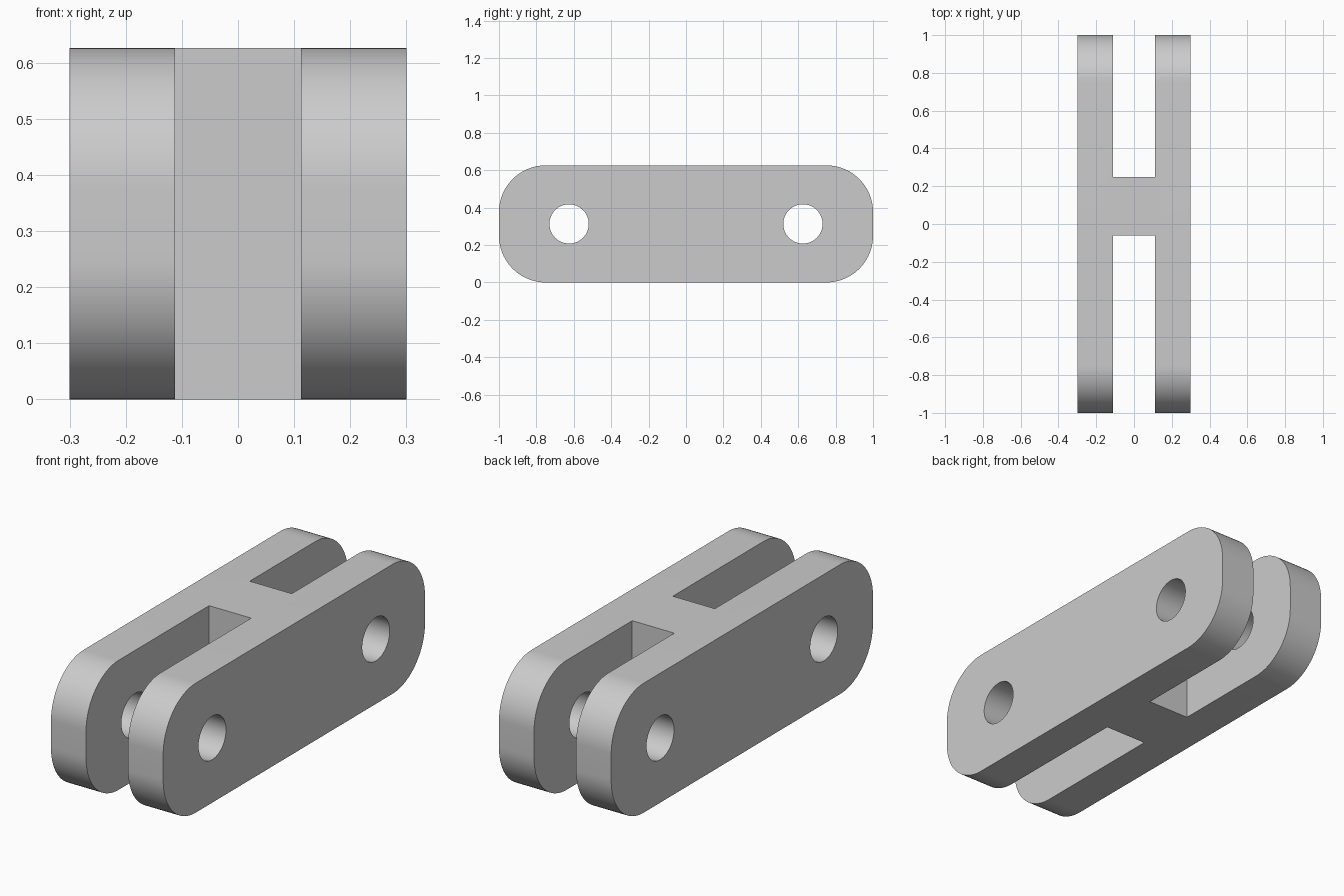
import bpy, bmesh
from math import cos, sin, pi, radians
from mathutils import Matrix

if "Cube" in bpy.data.objects:
    bpy.data.objects.remove(bpy.data.objects["Cube"], do_unlink=True)

HALF_W, HALF_L, HEIGHT = 0.30, 1.0, 0.626
SLOT_HALF, CORNER = 0.1125, 0.25
HOLE_R, HOLE_Y = 0.105, 0.625
WEB_FRONT, WEB_BACK = -0.06, 0.25

grey = bpy.data.materials.new("plain grey")
grey.use_nodes = True
colour = (0.6, 0.6, 0.6, 1)
grey.diffuse_color = colour
grey.node_tree.nodes["Principled BSDF"].inputs["Base Color"].default_value = colour


def make_object(name, bm):
    bmesh.ops.recalc_face_normals(bm, faces=bm.faces)
    mesh = bpy.data.meshes.new(name)
    bm.to_mesh(mesh)
    bm.free()
    mesh.materials.append(grey)
    obj = bpy.data.objects.new(name, mesh)
    bpy.context.collection.objects.link(obj)
    return obj


def extrude_side_profile(name, points, half_width):
    bm = bmesh.new()
    face = bm.faces.new([bm.verts.new((-half_width, y, z)) for y, z in points])
    new = bmesh.ops.extrude_face_region(bm, geom=[face])["geom"]
    verts = [v for v in new if isinstance(v, bmesh.types.BMVert)]
    bmesh.ops.translate(bm, verts=verts, vec=(2 * half_width, 0, 0))
    return make_object(name, bm)


def arc(cy, cz, radius, start, sweep, steps):
    return [(cy + radius * cos(start + sweep * i / steps),
             cz + radius * sin(start + sweep * i / steps)) for i in range(steps + 1)]


# Link body: rounded bar seen from the side
outline = []
for k, (sy, sz) in enumerate([(1, 1), (-1, 1), (-1, -1), (1, -1)]):
    outline += arc(sy * (HALF_L - CORNER), HEIGHT / 2 + sz * (HEIGHT / 2 - CORNER),
                   CORNER, k * pi / 2, pi / 2, 24)
body = extrude_side_profile("link_body", outline, HALF_W)

# Cutters: two pin holes and the two open slots either side of the web
cutters = []
for side, y in (("front", -HOLE_Y), ("back", HOLE_Y)):
    circle = arc(y, HEIGHT / 2, HOLE_R, 0, 2 * pi, 64)[:-1]
    cutters.append(extrude_side_profile(side + "_pin_hole", circle, HALF_W + 0.1))
for side, y0, y1 in (("front", -HALF_L - 0.1, WEB_FRONT), ("back", WEB_BACK, HALF_L + 0.1)):
    box = [(y0, -0.1), (y1, -0.1), (y1, HEIGHT + 0.1), (y0, HEIGHT + 0.1)]
    cutters.append(extrude_side_profile(side + "_slot", box, SLOT_HALF))

# Apply the cuts, then drop the cutters
bpy.context.view_layer.objects.active = body
for cutter in cutters:
    cutter.hide_render = True
    mod = body.modifiers.new(cutter.name, "BOOLEAN")
    mod.operation, mod.solver, mod.object = "DIFFERENCE", "EXACT", cutter
    bpy.ops.object.modifier_apply(modifier=mod.name)
    bpy.data.objects.remove(cutter, do_unlink=True)

# Smooth rounds with sharp rims
bpy.ops.object.select_all(action="DESELECT")
body.select_set(True)
bpy.ops.object.shade_smooth_by_angle(angle=radians(30))
